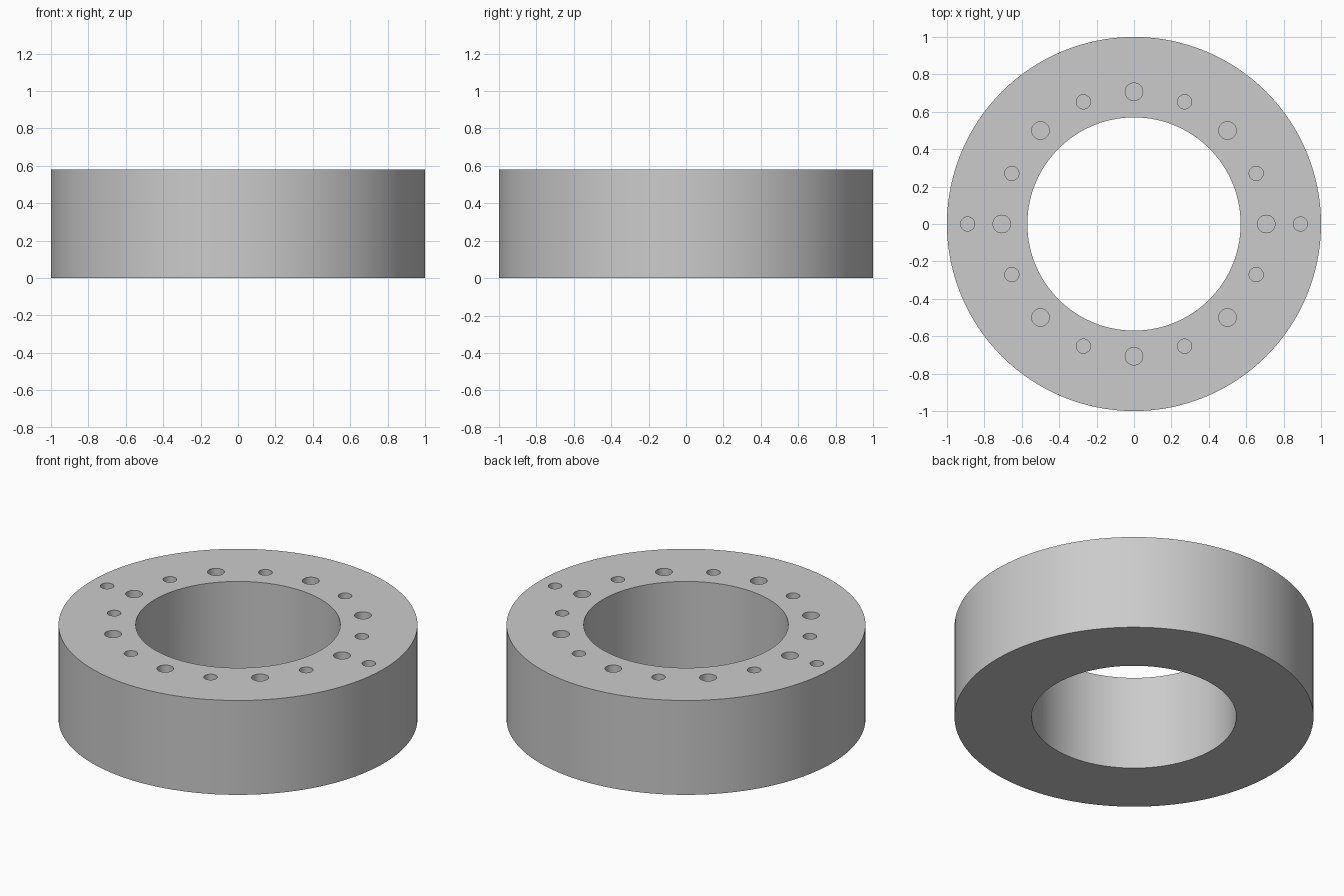
import bpy
import bmesh
from math import cos, sin, radians
from mathutils import Matrix

HEIGHT = 0.58
OUTER_RADIUS = 1.0
BORE_RADIUS = 0.57
BOLT_CIRCLE = 0.707
HOLE_DEPTH = 0.25

default_cube = bpy.data.objects.get("Cube")
if default_cube:
    bpy.data.objects.remove(default_cube, do_unlink=True)


def add_cylinder(bm, radius, bottom, top, x=0.0, y=0.0, segments=32):
    bmesh.ops.create_cone(
        bm, cap_ends=True, segments=segments, radius1=radius, radius2=radius,
        depth=top - bottom,
        matrix=Matrix.Translation((x, y, (top + bottom) / 2)))


def make_object(name, bm):
    mesh = bpy.data.meshes.new(name)
    bm.to_mesh(mesh)
    bm.free()
    obj = bpy.data.objects.new(name, mesh)
    bpy.context.collection.objects.link(obj)
    return obj


# Solid disc for the ring body
bm = bmesh.new()
add_cylinder(bm, OUTER_RADIUS, 0, HEIGHT, segments=128)
ring = make_object("flange_ring", bm)

# Cutter: central bore and blind holes sunk from the top face
bm = bmesh.new()
add_cylinder(bm, BORE_RADIUS, -0.1, HEIGHT + 0.1, segments=128)


def add_hole(radius, distance, degrees):
    angle = radians(degrees)
    add_cylinder(bm, radius, HEIGHT - HOLE_DEPTH, HEIGHT + 0.1,
                 distance * cos(angle), distance * sin(angle))


# Alternating large and small holes on the bolt circle
for i in range(16):
    add_hole(0.038 if i % 2 else 0.047, BOLT_CIRCLE, i * 22.5)

# Two outer locating holes
for degrees in (0, 180):
    add_hole(0.038, 0.89, degrees)

cutter = make_object("hole_cutter", bm)
cutter.hide_render = True

# Cut the holes, then drop the cutter
cut = ring.modifiers.new("Holes", 'BOOLEAN')
cut.operation = 'DIFFERENCE'
cut.solver = 'EXACT'
cut.object = cutter
bpy.ops.object.select_all(action='DESELECT')
ring.select_set(True)
bpy.context.view_layer.objects.active = ring
bpy.ops.object.modifier_apply(modifier=cut.name)
bpy.data.objects.remove(cutter, do_unlink=True)

bpy.ops.object.shade_smooth_by_angle(angle=radians(30))
